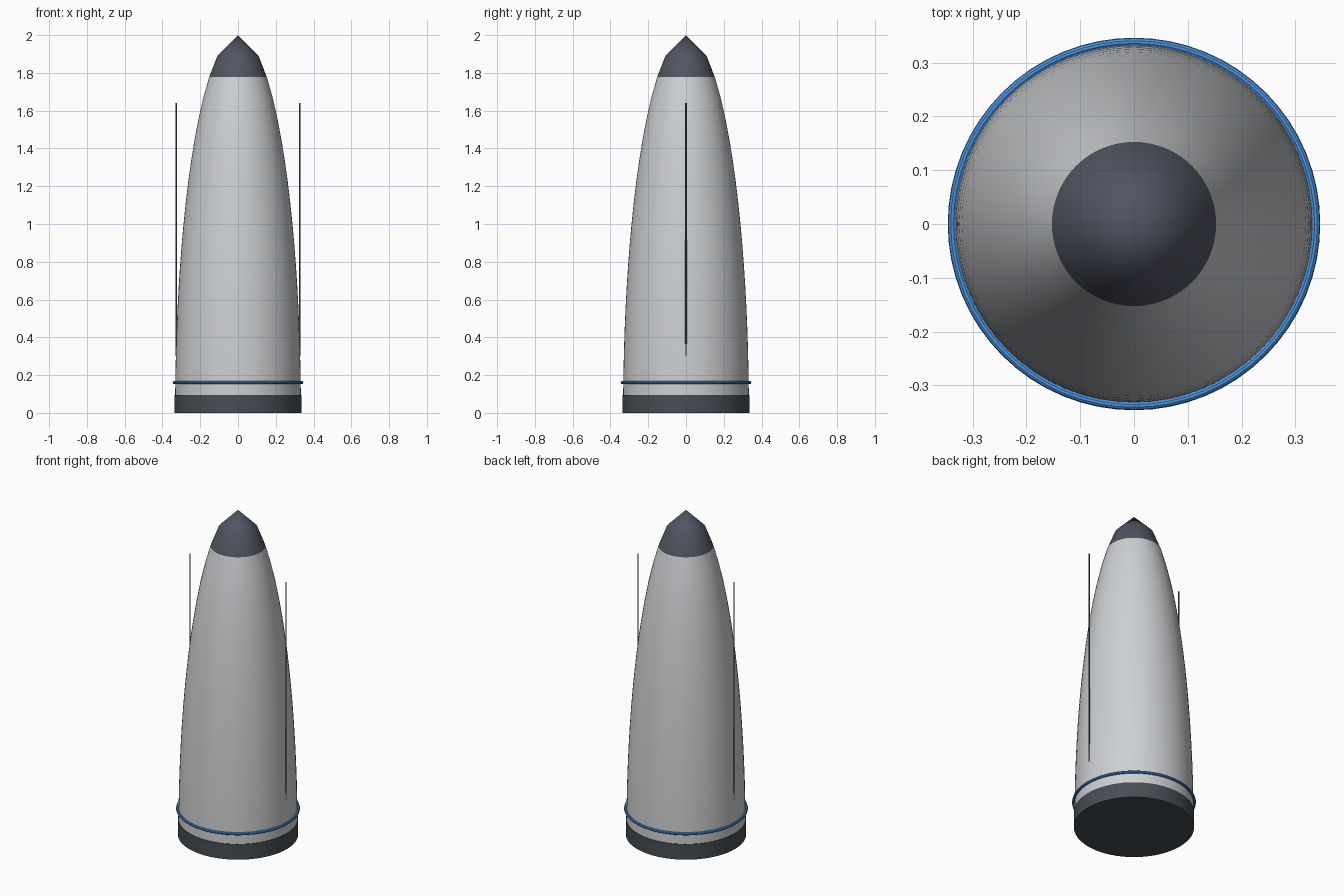
import bpy
import math

cube = bpy.data.objects.get("Cube")
if cube:
    bpy.data.objects.remove(cube, do_unlink=True)


def material(name, color):
    mat = bpy.data.materials.new(name)
    mat.use_nodes = True
    rgba = (*color, 1)
    mat.diffuse_color = rgba
    mat.node_tree.nodes["Principled BSDF"].inputs["Base Color"].default_value = rgba
    return mat


shell_grey = material("shell grey", (0.61, 0.63, 0.65))
nose_slate = material("nose slate", (0.08, 0.09, 0.12))
base_slate = material("base slate", (0.06, 0.075, 0.09))
rod_grey = material("rod grey", (0.1, 0.1, 0.11))
band_blue = material("band blue", (0.07, 0.3, 0.75))

SEGMENTS = 64
RINGS = 18
HEIGHT = 2.0
RADIUS = 0.333
NOSE_RINGS = 2


def finish(name, mat):
    obj = bpy.context.object
    obj.name = name
    obj.data.materials.append(mat)
    bpy.ops.object.shade_smooth_by_angle(angle=math.radians(35))
    return obj


def lathe(name, profile, mat):
    """Revolve (radius, z) points around z; a zero radius makes a point."""
    verts, faces, rows = [], [], []
    for r, z in profile:
        count = SEGMENTS if r > 0 else 1
        rows.append([len(verts) + i for i in range(count)])
        for i in range(count):
            a = math.tau * i / SEGMENTS
            verts.append((r * math.cos(a), r * math.sin(a), z))
    for low, high in zip(rows, rows[1:]):
        for i in range(SEGMENTS):
            j = (i + 1) % SEGMENTS
            if len(high) == 1:
                faces.append((low[i], low[j], high[0]))
            else:
                faces.append((low[i], low[j], high[j], high[i]))
    mesh = bpy.data.meshes.new(name)
    mesh.from_pydata(verts, [], faces)
    obj = bpy.data.objects.new(name, mesh)
    bpy.context.collection.objects.link(obj)
    bpy.ops.object.select_all(action="DESELECT")
    obj.select_set(True)
    bpy.context.view_layer.objects.active = obj
    return finish(name, mat)


def cylinder(name, radius, bottom, top, x, sides, mat):
    bpy.ops.mesh.primitive_cylinder_add(
        vertices=sides, radius=radius, depth=top - bottom,
        location=(x, 0, (bottom + top) / 2))
    return finish(name, mat)


# Elliptical shell and its pointed nose share one profile
profile = []
for k in range(RINGS + 1):
    t = k / RINGS
    profile.append((RADIUS * math.sqrt(1 - t * t), HEIGHT * t))
lathe("shell", profile[:RINGS - NOSE_RINGS + 1], shell_grey)
lathe("nose_tip", profile[RINGS - NOSE_RINGS:], nose_slate)

# Base plug
cylinder("base_plug", 0.336, 0, 0.095, 0, SEGMENTS, base_slate)

# Raised band just above the base
bpy.ops.mesh.primitive_torus_add(
    major_segments=SEGMENTS, minor_segments=10,
    major_radius=0.338, minor_radius=0.008, location=(0, 0, 0.16))
finish("band", band_blue)

# Thin upright rods on both sides
for side, x in (("left", 0.327), ("right", -0.327)):
    cylinder(side + "_rod", 0.004, 0.3, 1.64, x, 8, rod_grey)
